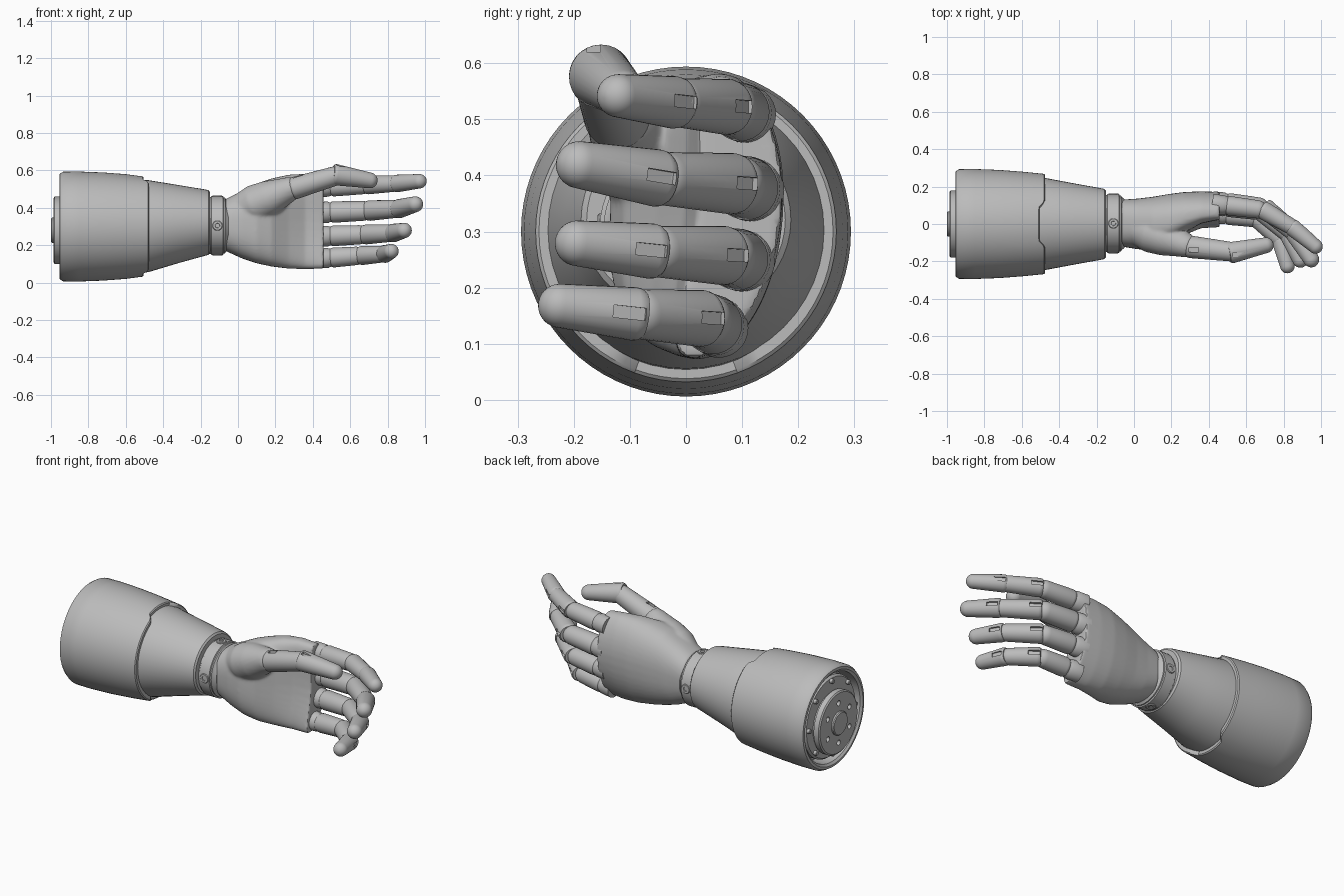
import bpy, bmesh
from math import sin, cos, pi, sqrt, copysign
from mathutils import Vector, Matrix

if "Cube" in bpy.data.objects:
    bpy.data.objects.remove(bpy.data.objects["Cube"])

grey = bpy.data.materials.new("light_grey")
grey.use_nodes = True
grey.diffuse_color = (0.5, 0.5, 0.5, 1)
grey.node_tree.nodes["Principled BSDF"].inputs["Base Color"].default_value = (0.5, 0.5, 0.5, 1)
parts = []


def finish(name, bm):
    bmesh.ops.recalc_face_normals(bm, faces=bm.faces)
    mesh = bpy.data.meshes.new(name)
    bm.to_mesh(mesh)
    bm.free()
    obj = bpy.data.objects.new(name, mesh)
    bpy.context.collection.objects.link(obj)
    mesh.materials.append(grey)
    parts.append(obj)
    return obj


def add_loft(bm, rings):
    """Skin a list of point rings and cap both ends."""
    rows = [[bm.verts.new(p) for p in ring] for ring in rings]
    n = len(rows[0])
    for a, b in zip(rows, rows[1:]):
        for i in range(n):
            bm.faces.new((a[i], a[(i + 1) % n], b[(i + 1) % n], b[i]))
    bm.faces.new(rows[0])
    bm.faces.new(rows[-1])


def loft(name, rings):
    bm = bmesh.new()
    add_loft(bm, rings)
    return finish(name, bm)


def section(x, cy, cz, ry, rz, power=2.0, n=48):
    """Rounded cross-section standing across the x axis."""
    ring = []
    for i in range(n):
        c, s = cos(2 * pi * i / n), sin(2 * pi * i / n)
        ring.append(Vector((x, cy + ry * copysign(abs(c) ** (2 / power), c),
                            cz + rz * copysign(abs(s) ** (2 / power), s))))
    return ring


def turned(p0, p1, profile, n=28):
    """Rings around the line p0-p1; profile holds (distance from p0, radius)."""
    p0, p1 = Vector(p0), Vector(p1)
    turn = (p1 - p0).to_track_quat('Z', 'Y')
    return [[p0 + turn @ Vector((r * cos(2 * pi * i / n), r * sin(2 * pi * i / n), d))
             for i in range(n)] for d, r in profile]


def segment(name, p0, p1, r0, r1, lead=0.0, n=28):
    """Digit link: bevelled sleeve at the start, round nose at the end."""
    length = (Vector(p1) - Vector(p0)).length
    profile = [(-lead, r0 * 0.86), (0.008 - lead, r0 * 0.97), (0.018 - lead, r0)]
    for k in range(9):
        a = k / 9 * pi / 2
        profile.append((length - r1 + r1 * sin(a), r1 * cos(a)))
    profile.append((length, r1 * 0.08))
    return loft(name, turned(p0, p1, profile, n))


def cut(targets, bm):
    """Subtract the cutter from each target, then discard it."""
    cutter = finish("cutter", bm)
    parts.remove(cutter)
    cutter.hide_render = True
    for obj in targets:
        mod = obj.modifiers.new("cut", 'BOOLEAN')
        mod.operation, mod.solver, mod.object = 'DIFFERENCE', 'EXACT', cutter
        bpy.context.view_layer.objects.active = obj
        bpy.ops.object.modifier_apply(modifier=mod.name)
    bpy.data.objects.remove(cutter)


# Forearm outer shell: hollow rear, front edge notched above and below
cz = 0.3
shell = [section(x, 0, cz, r, r, n=72) for x, r in
         ((-0.86, 0.252), (-0.945, 0.255), (-0.955, 0.268), (-0.953, 0.282),
          (-0.935, 0.293), (-0.85, 0.294), (-0.72, 0.289), (-0.6, 0.28))]
for x, r in ((-0.48, 0.268), (-0.475, 0.262), (-0.475, 0.23)):
    ring = section(x, 0, cz, r, r, n=72)
    for p in ring:
        p.x -= 0.03 * min(1, max(0, (0.12 - abs(p.y)) / 0.03))
    shell.append(ring)
loft("forearm_shell", shell)

# Tapered front sleeve of the forearm
loft("forearm_sleeve", [section(x, 0, z, ry, rz) for x, z, ry, rz in
     ((-0.56, 0.3, 0.25, 0.25), (-0.48, 0.302, 0.247, 0.246), (-0.32, 0.313, 0.217, 0.209),
      (-0.175, 0.321, 0.191, 0.177), (-0.158, 0.321, 0.187, 0.173), (-0.15, 0.321, 0.177, 0.163))])

# Rear coupling: socket ring, bolted plate and centre hub
X = Vector((1, 0, 0))
rear = Vector((-1, 0, 0.28))
loft("socket_ring", turned((-0.935, 0, cz), (-0.8, 0, cz),
     ((0, 0.205), (0, 0.225), (0.012, 0.235), (0.09, 0.235)), 48))
plate = loft("coupling_plate", turned(rear, rear + X,
             ((0.014, 0.172), (0.02, 0.18), (0.05, 0.18), (0.05, 0.165), (0.12, 0.165)), 48))
holes = bmesh.new()
for k in range(6):
    a = k * pi / 3 + pi / 6
    p = rear + Vector((0, 0.115 * cos(a), 0.115 * sin(a)))
    add_loft(holes, turned(p, p + X, ((-0.02, 0.015), (0.04, 0.015)), 16))
cut([plate], holes)
loft("centre_hub", turned(rear, rear + X, ((0, 0.062), (0.005, 0.067), (0.05, 0.067)), 36))
for k in range(8):
    a = k * pi / 4
    p = Vector((-0.955, 0.212 * cos(a), cz + 0.212 * sin(a)))
    loft("socket_bolt", turned(p, p + X, ((0, 0.01), (0.003, 0.013), (0.04, 0.013)), 12))

# Wrist collar with four screws
loft("wrist_collar", [section(x, 0.003, 0.305, r, r) for x, r in
     ((-0.17, 0.15), (-0.145, 0.153), (-0.142, 0.157), (-0.08, 0.157),
      (-0.077, 0.15), (-0.07, 0.15), (-0.066, 0.142), (-0.05, 0.13))])
for k in range(4):
    out = Vector((0, cos(k * pi / 2), sin(k * pi / 2)))
    p = Vector((-0.11, 0.003, 0.305)) + out * 0.15
    loft("wrist_screw", turned(p, p + out, ((0, 0.027), (0.008, 0.027), (0.011, 0.024),
                                          (0.011, 0.013), (0.004, 0.011)), 20))

# Hand body: (x, front y, back y, low z, high z), arched towards the knuckles
body = bmesh.new()
rings = []
for x, y0, y1, z0, z1 in ((-0.068, -0.12, 0.13, 0.17, 0.446), (0.02, -0.135, 0.136, 0.13, 0.49),
                          (0.1, -0.135, 0.146, 0.103, 0.53), (0.18, -0.11, 0.16, 0.086, 0.557),
                          (0.27, -0.05, 0.172, 0.075, 0.577), (0.36, 0.0, 0.175, 0.072, 0.582),
                          (0.458, 0.022, 0.172, 0.075, 0.575)):
    ring = section(x, (y0 + y1) / 2, (z0 + z1) / 2, (y1 - y0) / 2, (z1 - z0) / 2, 2.5)
    for p in ring:
        p.y -= max(0, x) * 2 * (p.z - 0.38) ** 2
    rings.append(ring)
add_loft(body, rings)
# Thumb mound, fused with the hand body
mound_a, mound_b = (-0.02, -0.01, 0.37), (0.31, -0.125, 0.515)
add_loft(body, turned(mound_a, mound_b, ((0, 0.04), (0.05, 0.09), (0.13, 0.105), (0.22, 0.095),
                                         (0.3, 0.075), (0.35, 0.064), (0.375, 0.055))))
hand = finish("hand_body", body)
bpy.context.view_layer.objects.active = hand
remesh = hand.modifiers.new("fuse", 'REMESH')
remesh.mode, remesh.voxel_size = 'VOXEL', 0.008
soften = hand.modifiers.new("soften", 'SMOOTH')
soften.iterations, soften.factor = 7, 0.5
for mod in ("fuse", "soften"):
    bpy.ops.object.modifier_apply(modifier=mod)


def slots(joints):
    """Box slots on the outer side of each joint, given as (point, direction)."""
    bm = bmesh.new()
    for p, d in joints:
        d = d.normalized()
        out = Vector((-d.y, d.x, 0)).normalized()
        axes = Matrix((d, out, d.cross(out))).transposed().to_4x4()
        at = Matrix.Translation(p + out * 0.055 + d * 0.022)
        bmesh.ops.create_cube(bm, size=1, matrix=at @ axes @ Matrix.Diagonal((0.06, 0.035, 0.022, 1)))
    return bm


# Fingers: knuckle, middle joint, end joint, tip, thickness
fingers = {
    "index": ((0.45, 0.105, 0.51), (0.69, 0.075, 0.522), (0.85, -0.02, 0.53), (1.0, -0.145, 0.545), 0.052),
    "middle": ((0.45, 0.115, 0.375), (0.70, 0.085, 0.385), (0.86, -0.05, 0.395), (0.97, -0.225, 0.425), 0.057),
    "ring": ((0.45, 0.1, 0.248), (0.68, 0.07, 0.257), (0.83, -0.06, 0.265), (0.905, -0.23, 0.283), 0.055),
    "little": ((0.45, 0.055, 0.13), (0.66, 0.03, 0.145), (0.785, -0.09, 0.153), (0.83, -0.262, 0.172), 0.053),
}
for name, (k, p, d, t, r) in fingers.items():
    k, p, d, t = map(Vector, (k, p, d, t))
    along = (p - k).normalized()
    loft(name + "_knuckle", turned(k - along * 0.03, p, ((0, r), (0.062, r), (0.068, r * 0.94), (0.08, r * 0.9))))
    links = [segment(name + "_base_link", k + along * 0.045, p + along * 0.02, r, r * 0.93),
             segment(name + "_middle_link", p, d + (d - p).normalized() * 0.025, r * 0.96, r * 0.84, 0.012),
             segment(name + "_tip_link", d, t, r * 0.9, r * 0.74, 0.015)]
    cut(links, slots([(p, d - p), (d, t - d)]))

# Thumb: two links bent at the middle joint
a, b, c = Vector((0.3, -0.122, 0.505)), Vector((0.535, -0.15, 0.575)), Vector((0.745, -0.105, 0.54))
thumb = [segment("thumb_base_link", a, b + (b - a).normalized() * 0.03, 0.06, 0.052, 0.015),
         segment("thumb_tip_link", b, c, 0.057, 0.042, 0.03)]
notch = bmesh.new()
for p in (a, b):
    at = Matrix.Translation(p + Vector((0.02, -0.015, 0.06)))
    bmesh.ops.create_cube(notch, size=1, matrix=at @ Matrix.Diagonal((0.05, 0.025, 0.03, 1)))
cut(thumb, notch)

# Smooth shading with crisp edges
bpy.ops.object.select_all(action='DESELECT')
for obj in parts:
    obj.select_set(True)
bpy.context.view_layer.objects.active = parts[0]
bpy.ops.object.shade_smooth_by_angle(angle=0.6)
